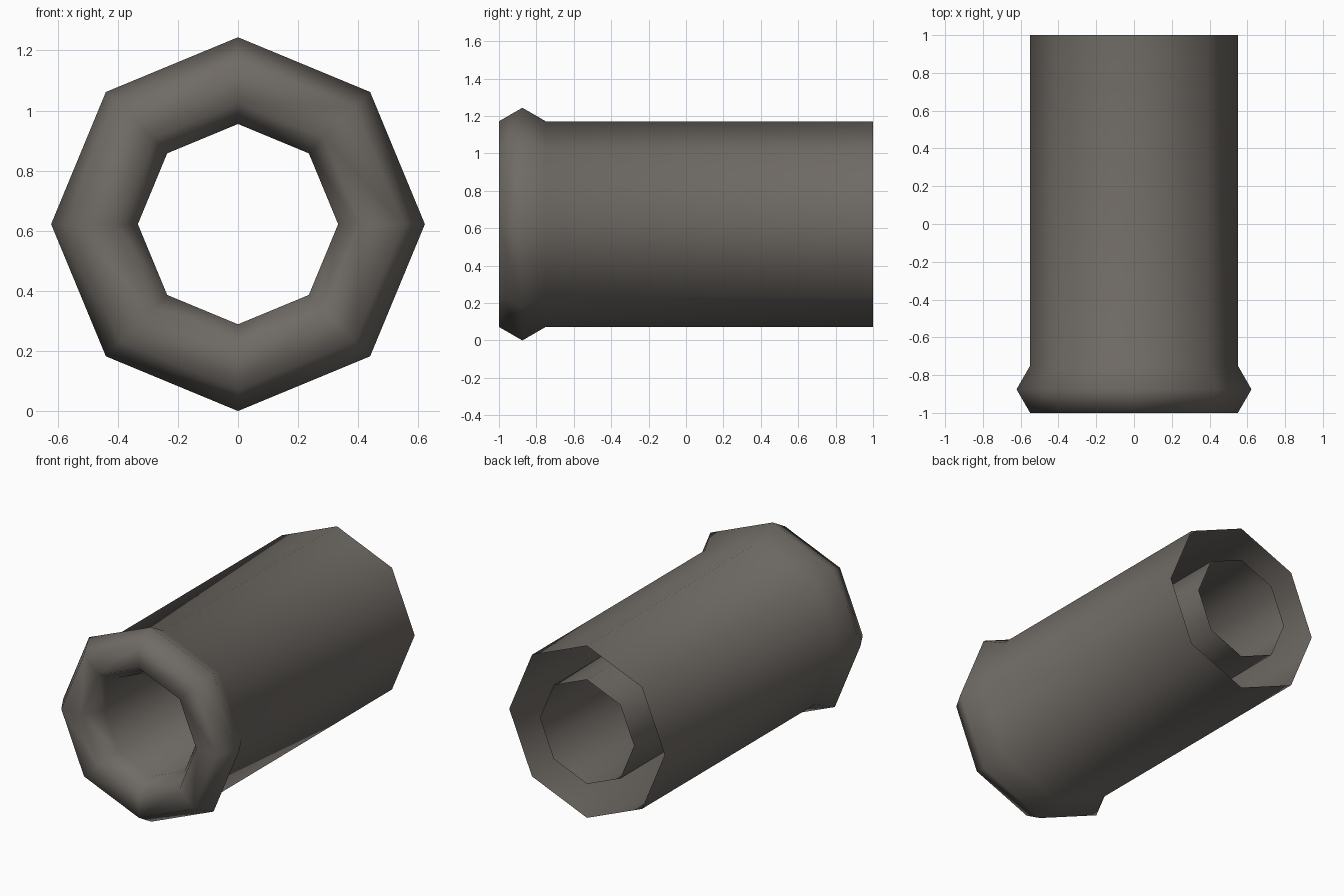
import bpy, bmesh, math

if "Cube" in bpy.data.objects:
    bpy.data.objects.remove(bpy.data.objects["Cube"])

SIDES = 8
MINOR = 0.125 / math.sin(math.radians(60))   # hexagonal collar section
RIM = 0.622                                  # widest radius
MAJOR = RIM - MINOR
COLLAR_Y = -0.875

# Section: outer wall, hexagonal collar round the mouth, inner wall (back end is open)
collar = [(MAJOR + MINOR * math.cos(math.radians(a)),
           COLLAR_Y + MINOR * math.sin(math.radians(a)))
          for a in (60, 0, -60, -120, -180)]
profile = [(collar[0][0], 1.0)] + collar + [(collar[-1][0], 1.0)]

# Spin the section around the y axis
bm = bmesh.new()
rings = []
for r, y in profile:
    rings.append([bm.verts.new((r * math.cos(math.tau * i / SIDES), y,
                                RIM + r * math.sin(math.tau * i / SIDES)))
                  for i in range(SIDES)])
for a, b in zip(rings, rings[1:]):
    for i in range(SIDES):
        k = (i + 1) % SIDES
        face = bm.faces.new((a[i], a[k], b[k], b[i]))
        face.smooth = True

mesh = bpy.data.meshes.new("collared_tube")
bm.to_mesh(mesh)
bm.free()
tube = bpy.data.objects.new("collared_tube", mesh)
bpy.context.collection.objects.link(tube)

# Warm dark grey metal
mat = bpy.data.materials.new("warm dark grey")
mat.diffuse_color = (0.16, 0.145, 0.13, 1.0)
mat.use_nodes = True
mat.node_tree.nodes["Principled BSDF"].inputs["Base Color"].default_value = mat.diffuse_color
mesh.materials.append(mat)
